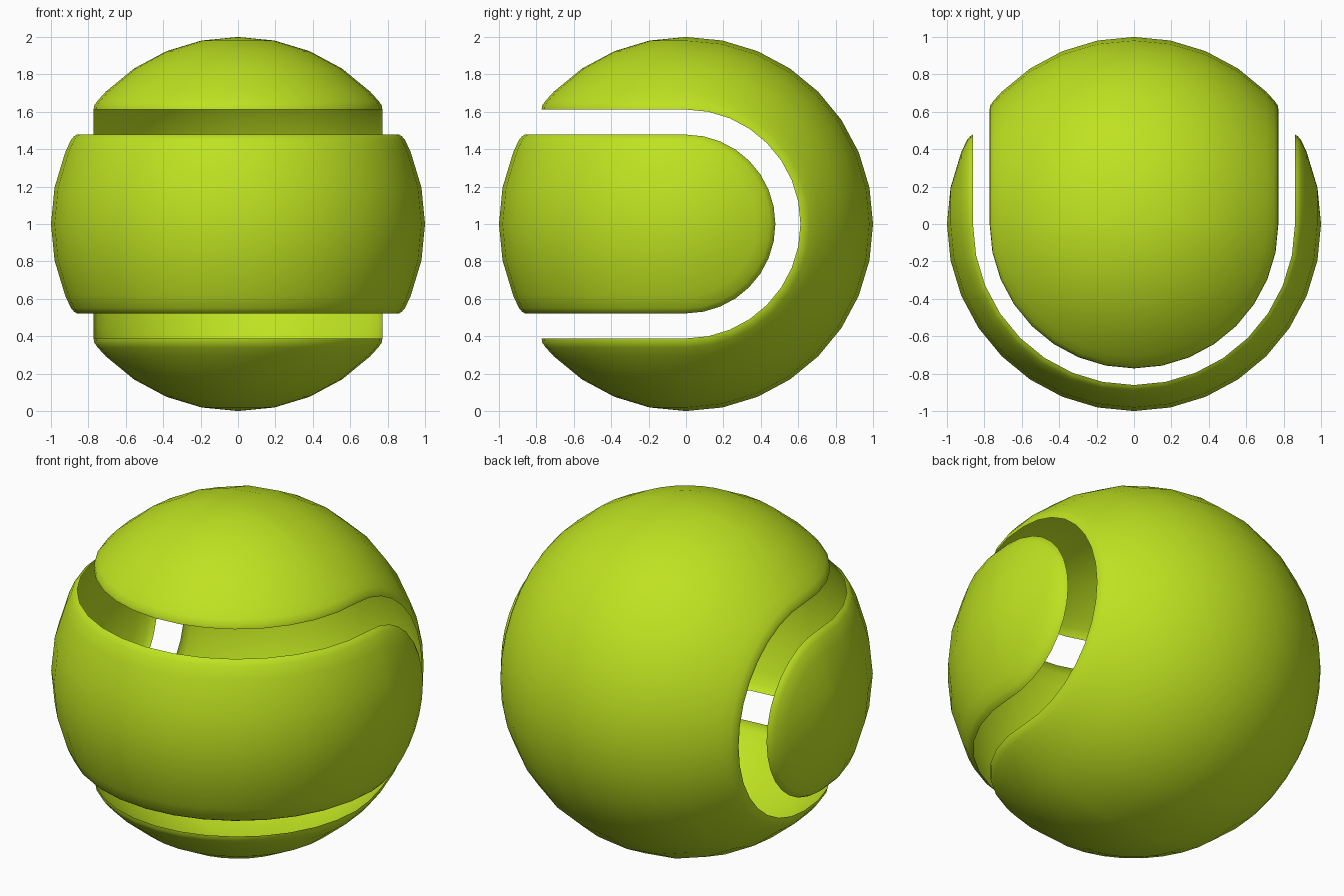
import bpy, bmesh
from math import sin, cos, pi, radians

if "Cube" in bpy.data.objects:
    bpy.data.objects.remove(bpy.data.objects["Cube"])

STEPS = 16  # steps per half turn

felt = bpy.data.materials.new("felt")
felt.diffuse_color = (0.52, 0.76, 0.015, 1)
felt.use_nodes = True
felt.node_tree.nodes["Principled BSDF"].inputs["Base Color"].default_value = felt.diffuse_color


def arc(count):
    """Points (radius, height) on the unit circle, 11.25 degrees apart."""
    return [(cos(radians(11.25 * i)), sin(radians(11.25 * i))) for i in range(count)]


def panel(name, half, to_world):
    """Band swept round the front half, closed by a half dome at both ends."""
    bm = bmesh.new()

    def skin(rows):
        grid = [[bm.verts.new(p) for p in row] for row in rows]
        for a, b in zip(grid, grid[1:]):
            for i in range(len(a) - 1):
                bm.faces.new((a[i], a[i + 1], b[i + 1], b[i]))

    # band: full profile turned about local z
    full = [(r, -h) for r, h in reversed(half[1:])] + half
    angles = [pi * i / STEPS for i in range(STEPS + 1)]
    skin([[(r * cos(t), -r * sin(t), h) for r, h in full] for t in angles])
    # end domes: half profile turned about local x
    for side in (1, -1):
        skin([[(side * r, h * sin(t), h * cos(t)) for r, h in half] for t in angles])

    # weld seams and poles, face outward
    bmesh.ops.remove_doubles(bm, verts=bm.verts[:], dist=1e-4)
    bm.normal_update()
    for f in bm.faces:
        if f.normal.dot(f.calc_center_median()) < 0:
            f.normal_flip()
        f.smooth = True
    for v in bm.verts:
        v.co = to_world(*v.co)

    mesh = bpy.data.meshes.new(name)
    bm.to_mesh(mesh)
    bm.free()
    mesh.materials.append(felt)
    obj = bpy.data.objects.new(name, mesh)
    obj.location.z = 1
    bpy.context.collection.objects.link(obj)


# two interlocking shells, each with a slightly rolled-in rim
panel("front_panel", arc(3) + [(0.893, 0.45), (0.876, 0.469), (0.861, 0.478)],
      lambda x, y, z: (x, y, z))
panel("back_panel", arc(5) + [(0.66, 0.75), (0.634, 0.769), (0.612, 0.772)],
      lambda x, y, z: (z, -y, x))
